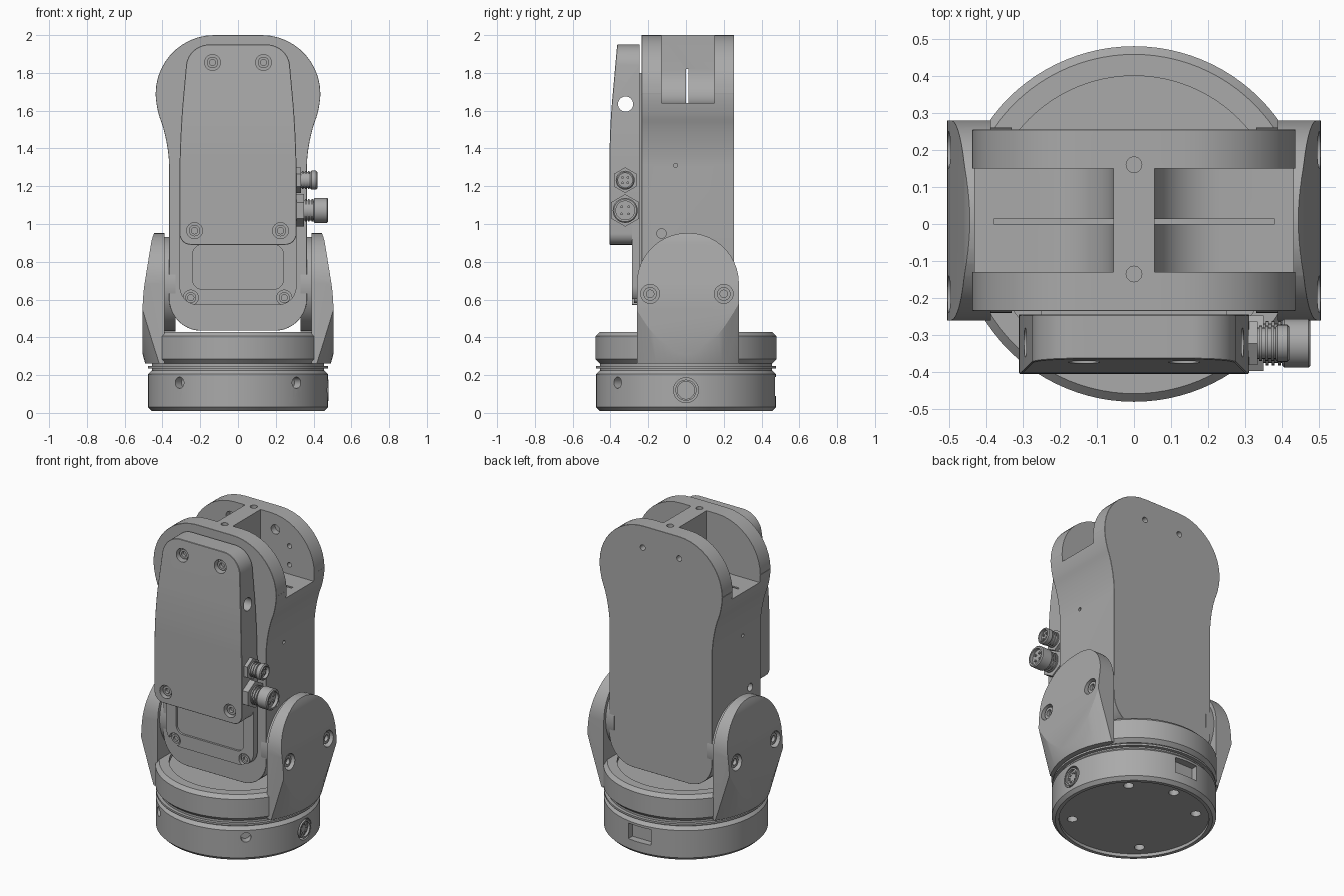
import bpy, bmesh, math
from mathutils import Vector
from mathutils.geometry import interpolate_bezier

cube = bpy.data.objects.get("Cube")
if cube:
    bpy.data.objects.remove(cube, do_unlink=True)

grey = bpy.data.materials.new("machined_grey")
grey.use_nodes = True
colour = (0.4, 0.4, 0.4, 1)
grey.diffuse_color = colour
grey.node_tree.nodes["Principled BSDF"].inputs["Base Color"].default_value = colour
X, Y, Z = Vector((1, 0, 0)), Vector((0, 1, 0)), Vector((0, 0, 1))


def rounded(points):
    """Closed outline from (u, v, corner size) points."""
    out = []
    for i, (u, v, r) in enumerate(points):
        p = Vector((u, v))
        if not r:
            out.append(p)
            continue
        before = Vector(points[i - 1][:2])
        after = Vector(points[(i + 1) % len(points)][:2])
        a = p + (before - p).normalized() * r
        b = p + (after - p).normalized() * r
        out += [q.to_2d() for q in interpolate_bezier(a, a.lerp(p, .55), b.lerp(p, .55), b, 12)]
    return out


def mirrored(points):
    return rounded(points + [(-u, v, r) for u, v, r in reversed(points)])


def prism(name, outline, axis, lo, hi):
    place = (lambda u, v, w: (w, u, v)) if axis == "x" else (lambda u, v, w: (u, w, v))
    bm = bmesh.new()
    face = bm.faces.new([bm.verts.new(place(p[0], p[1], lo)) for p in outline])
    grown = bmesh.ops.extrude_face_region(bm, geom=[face])["geom"]
    move = (X if axis == "x" else Y) * (hi - lo)
    bmesh.ops.translate(bm, verts=[g for g in grown if isinstance(g, bmesh.types.BMVert)], vec=move)
    bmesh.ops.recalc_face_normals(bm, faces=bm.faces)
    mesh = bpy.data.meshes.new(name)
    bm.to_mesh(mesh)
    bm.free()
    ob = bpy.data.objects.new(name, mesh)
    bpy.context.collection.objects.link(ob)
    mesh.materials.append(grey)
    return ob


def box(name, x0, x1, y0, y1, z0, z1):
    return prism(name, [(x0, z0), (x1, z0), (x1, z1), (x0, z1)], "y", y0, y1)


def rod(name, start, axis, length, r, r2=None, sides=48):
    """Cylinder or cone from a start point along an axis."""
    axis = Vector(axis).normalized()
    bpy.ops.mesh.primitive_cone_add(
        vertices=sides, radius1=r, radius2=r if r2 is None else r2, depth=length,
        location=Vector(start) + axis * length / 2, rotation=axis.to_track_quat("Z", "Y").to_euler())
    ob = bpy.context.object
    ob.name = name
    ob.data.materials.append(grey)
    return ob


def apply(ob, mod):
    bpy.context.view_layer.objects.active = ob
    bpy.ops.object.modifier_apply(modifier=mod.name)


def combine(ob, cutter, how="DIFFERENCE"):
    mod = ob.modifiers.new("cut", "BOOLEAN")
    mod.operation, mod.object, mod.solver = how, cutter, "EXACT"
    apply(ob, mod)
    bpy.data.objects.remove(cutter, do_unlink=True)


def chamfer(ob, width):
    mod = ob.modifiers.new("chamfer", "BEVEL")
    mod.width, mod.segments, mod.limit_method = width, 1, "ANGLE"
    mod.angle_limit = math.radians(50)
    apply(ob, mod)


def hole(ob, at, inward, r, depth):
    inward = Vector(inward).normalized()
    combine(ob, rod("cutter", Vector(at) - inward * .05, inward, depth + .05, r, sides=32))


def bolt(ob, at, inward, r=.042, depth=.04):
    """Counterbored hole with a socket screw inside."""
    hole(ob, at, inward, r, depth)
    head = rod("screw", Vector(at) + Vector(inward) * depth * .4, inward, depth, r * .72, sides=24)
    hole(head, Vector(at) + Vector(inward) * depth * .4, inward, r * .4, depth * .5)


# Base drum with recessed underside
base = rod("base", (0, 0, .01), Z, .215, .477, sides=96)
chamfer(base, .02)
combine(base, rod("cutter", (0, 0, -.05), Z, .08, .435, sides=96))
for angle in (45, 90, 135, 225, 315):
    a = math.radians(angle)
    hole(base, (.36 * math.cos(a), .36 * math.sin(a), .03), Z, .03, .05)
for side in (-1, 1):
    out = Vector((side * .65, -.76, 0)).normalized()
    hole(base, out * .475 + Z * .16, -out, .03, .05)
combine(base, box("cutter", -.08, .08, .43, .6, .09, .19))

# Power socket in the base
hole(base, (.477, 0, .12), -X, .066, .04)
socket = rod("base_socket", (.43, 0, .12), X, .048, .056, sides=32)
hole(socket, (.478, 0, .12), -X, .046, .015)
for i in range(8):
    a = i * math.pi / 4
    rod("socket_pin", (.455, .03 * math.cos(a), .12 + .03 * math.sin(a)), X, .014, .007, sides=10)

# Rotating joint and turntable
rod("joint_neck", (0, 0, .2), Z, .1, .455, sides=96)
rod("joint_ring", (0, 0, .235), Z, .012, .476, sides=96)
turntable = rod("turntable", (0, 0, .262), Z, .166, .48, sides=96)
chamfer(turntable, .022)
combine(turntable, rod("cutter", (0, 0, .405), Z, .1, .4, sides=96))

# Pair of side arms
for side, label in ((1, "left"), (-1, "right")):
    outline = rounded([(-.26, .262, 0), (.28, .262, 0), (.28, .952, .265), (-.26, .952, .265)])
    lo, hi = sorted((side * .388, side * .6))
    arm = prism(label + "_arm", outline, "x", lo, hi)
    section = [(.3, .2, 0), (.49, .2, 0), (.505, .29, 0), (.505, .62, .07), (.455, .93, .03),
               (.435, .97, 0), (.3, .97, 0)]
    combine(arm, prism("cutter", [(side * p[0], p[1]) for p in rounded(section)], "y", -.5, .5), "INTERSECT")
    combine(arm, rod("cutter", (0, 0, .2), Z, 1, .475, .745, 96), "INTERSECT")
    for y in (-.19, .2):
        bolt(arm, (side * .502, y, .63), (-side, 0, 0), .05, .04)
    rod(label + "_pivot_disc", (side * .33, .01, .682), X * side, .062, .25, sides=64)

# Upright body with open head pockets
body = prism("body", mirrored([(.365, .435, .17), (.365, 1.43, .12), (.436, 1.62, .07), (.436, 2, .31)]),
             "y", -.235, .255)
chamfer(body, .05)
for side in (-1, 1):
    pocket = rounded([(.055, 2.1, 0), (.055, 1.64, .18), (.6, 1.64, 0), (.6, 2.1, 0)])
    combine(body, prism("cutter", [(side * p[0], p[1]) for p in pocket], "y", -.13, .15))
    for x, z, r in ((.16, 1.9, .03), (.26, 1.82, .015), (.26, 1.7, .015)):
        hole(body, (side * x, .15, z), Y, r, .04)
    hole(body, (side * .13, .255, 1.86), -Y, .018, .04)
    hole(body, (side * .365, -.055, 1.31), (-side, 0, 0), .011, .03)
    hole(body, (side * .365, -.13, .95), (-side, 0, 0), .025, .03)
combine(body, box("cutter", -.38, .38, 0, .014, 1.63, 1.82))
for y in (-.135, .16):
    hole(body, (0, y, 2), -Z, .021, .05)

# Front covers
box("cover_gasket", -.25, .25, -.25, -.23, .62, 1.8)
lower = prism("lower_cover", mirrored([(.31, .57, .1), (.31, 1, 0)]), "y", -.285, -.245)
window = mirrored([(.24, .655, .05), (.24, .89, .05)])
combine(lower, prism("cutter", window, "y", -.4, -.272))
for x in (-.25, .245):
    bolt(lower, (x, -.285, .61), Y, .04, .025)

cover = prism("front_cover", mirrored([(.31, .89, .06), (.31, 1.45, .2), (.265, 1.95, .11)]), "y", -.405, -.245)
slope = rounded([(-.405, .8, 0), (-.405, 1.5, .15), (-.36, 2, 0), (-.2, 2, 0), (-.2, .8, 0)])
combine(cover, prism("cutter", slope, "x", -.5, .5), "INTERSECT")
chamfer(cover, .014)
combine(cover, rod("cutter", (-.5, -.32, 1.635), X, 1, .04))
for x, y, z in ((-.135, -.372, 1.855), (.135, -.372, 1.855), (-.23, -.405, .965), (.225, -.405, .965)):
    bolt(cover, (x, y, z), Y)


def connector(name, z, hexagon, flange, stem, stem_end, cap, end):
    """Hex flange, ridged stem and hollow cap."""
    y = -.322
    rod(name + "_flange", (.29, y, z), X, flange - .29, hexagon, sides=6)
    rod(name + "_stem", (flange, y, z), X, stem_end - flange, stem, sides=32)
    ridges = 3
    for i in range(ridges):
        x = flange + (i + .3) * (stem_end - flange) / ridges
        rod(name + "_thread", (x, y, z), X, .008, stem * 1.13, sides=32)
    tip = rod(name + "_cap", (stem_end, y, z), X, end - stem_end, cap, sides=32)
    chamfer(tip, .006)
    hole(tip, (end, y, z), -X, cap * .75, .02)
    for i in range(4):
        a = (i + .5) * math.pi / 2
        rod(name + "_pin", (end - .025, y + cap * .4 * math.cos(a), z + cap * .4 * math.sin(a)), X, .015,
            .007, sides=10)


connector("upper_connector", 1.232, .068, .333, .042, .382, .05, .42)
connector("lower_connector", 1.072, .086, .35, .053, .4, .066, .477)

# Smooth curved faces, crisp edges
bpy.ops.object.select_all(action="DESELECT")
for ob in bpy.context.scene.objects:
    if ob.type == "MESH" and grey.name in ob.data.materials:
        ob.select_set(True)
        bpy.context.view_layer.objects.active = ob
bpy.ops.object.shade_smooth_by_angle(angle=math.radians(25))
